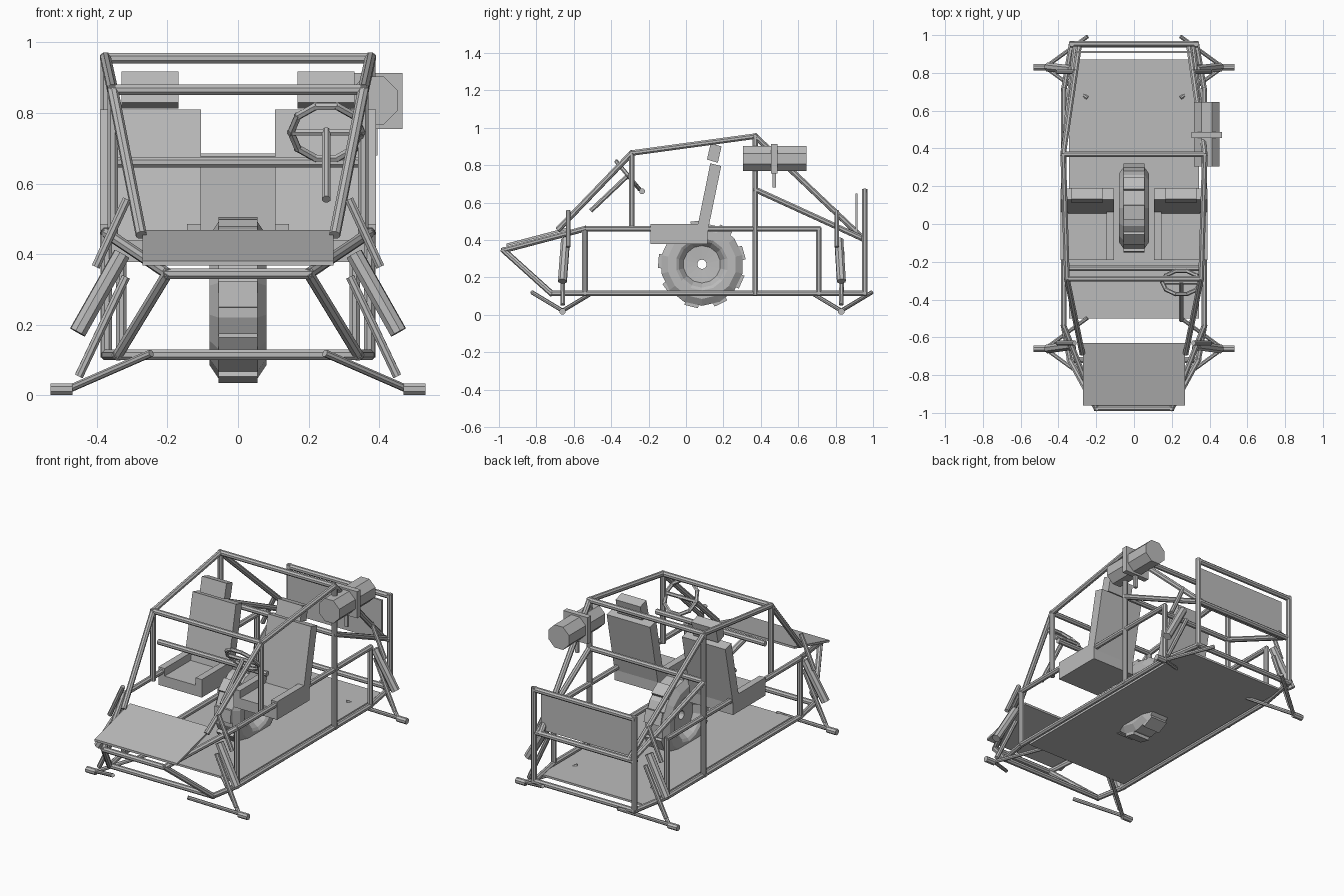
import bpy, bmesh, math
from mathutils import Vector, Matrix

if "Cube" in bpy.data.objects:
    bpy.data.objects.remove(bpy.data.objects["Cube"])

grey = bpy.data.materials.new("plain grey")
grey.diffuse_color = (0.5, 0.5, 0.5, 1)
grey.use_nodes = True
grey.node_tree.nodes["Principled BSDF"].inputs["Base Color"].default_value = grey.diffuse_color


def finish(name, bm):
    bmesh.ops.recalc_face_normals(bm, faces=bm.faces)
    me = bpy.data.meshes.new(name)
    bm.to_mesh(me)
    bm.free()
    me.materials.append(grey)
    ob = bpy.data.objects.new(name, me)
    bpy.context.collection.objects.link(ob)
    return ob


def add_tube(bm, a, b, r, sides=8):
    a, b = Vector(a), Vector(b)
    d = b - a
    rot = d.to_track_quat('Z', 'Y').to_matrix().to_4x4()
    m = Matrix.Translation((a + b) / 2) @ rot @ Matrix.Rotation(math.pi / sides, 4, 'Z')
    bmesh.ops.create_cone(bm, cap_ends=True, segments=sides, radius1=r, radius2=r,
                          depth=d.length, matrix=m)


def tubes(name, runs, r=0.016, mirror=False, sides=8):
    """Each run is a polyline; joints overlap slightly. Optionally mirrored in x."""
    bm = bmesh.new()
    for run in runs:
        for s in ((1, -1) if mirror else (1,)):
            for a, b in zip(run, run[1:]):
                a, b = (Vector((p[0] * s, p[1], p[2])) for p in (a, b))
                e = (b - a).normalized() * r * 0.5
                add_tube(bm, a - e, b + e, r, sides)
    return finish(name, bm)


def prism(name, profile, x0, x1):
    """Extrude a (y, z) outline between two x positions."""
    bm = bmesh.new()
    f = bm.faces.new([bm.verts.new((x0, y, z)) for y, z in profile])
    ext = bmesh.ops.extrude_face_region(bm, geom=[f])
    bmesh.ops.translate(bm, vec=(x1 - x0, 0, 0),
                        verts=[v for v in ext["geom"] if isinstance(v, bmesh.types.BMVert)])
    return finish(name, bm)


def box(name, x, y, z):
    return prism(name, [(y[0], z[0]), (y[1], z[0]), (y[1], z[1]), (y[0], z[1])], *x)


def cross(x, y, z):
    return [(-x, y, z), (x, y, z)]


# Side frame: rails, nose, pillars, posts and rear braces
tubes("side_frame", [
    [(.34, -.72, .115), (.372, -.54, .115), (.372, .71, .115), (.33, .955, .115)],
    [(.2, -.975, .345), (.372, -.54, .46), (.372, .71, .46)],
    [(.2, -.975, .345), (.34, -.72, .115)],
    [(.372, -.54, .115), (.372, -.54, .46)],
    [(.372, .71, .115), (.372, .71, .46)],
    [(.375, .37, .115), (.375, .37, .955)],
    [(.355, -.29, .46), (.355, -.29, .865)],
    [(.275, -.68, .46), (.355, -.29, .865), (.375, .37, .955), (.29, .95, .405)],
    [(.375, .37, .67), (.31, .95, .405)],
    [(.33, .955, .115), (.33, .955, .665)],
], mirror=True)

# Cross members
tubes("cross_members", [
    cross(.2, -.975, .345), cross(.34, -.72, .115), cross(.355, -.29, .865),
    cross(.35, -.235, .66), cross(.375, .37, .955), cross(.375, .37, .67),
    cross(.33, .955, .66), cross(.33, .95, .405), cross(.33, .955, .115),
])

# Suspension arms, hubs and dampers at front and rear
for end, y, ytop in (("front", -.66, -.63), ("rear", .83, .805)):
    tubes(end + "_arms", [[(.25, y - .16, .118), (.47, y, .022), (.25, y + .16, .118)]],
          .011, True)
    tubes(end + "_hubs", [[(.478, y, .018), (.522, y, .018)]], .018, True)
    tubes(end + "_damper_rods", [[(.317, ytop, .55), (.40, ytop, .37)],
                                 [(.32, y + .005, .33), (.448, y, .06)]], .013, True)
    tubes(end + "_damper_bodies", [[(.335, (y + ytop) / 2, .39), (.448, y, .19)]],
          .025, True)

# Floor, nose panel and rear panel
box("floor", (-.345, .345), (-.5, .87), (.108, .12))
prism("nose_panel", [(-.96, .368), (-.63, .455), (-.63, .468), (-.96, .381)], -.27, .27)
box("rear_panel", (-.31, .31), (.905, .917), (.41, .648))

# Seats
for side, s in (("right", 1), ("left", -1)):
    box(side + "_seat_base", (.105 * s, .39 * s), (-.19, .115), (.378, .44))
    for i, (a, b) in enumerate(((.105, .145), (.35, .39))):
        box(f"{side}_seat_bolster_{i}", (a * s, b * s), (-.19, .115), (.44, .485))
    prism(side + "_seat_back", [(.055, .44), (.115, .44), (.188, .795), (.13, .81)],
          .105 * s, .39 * s)
    prism(side + "_headrest", [(.112, .83), (.17, .813), (.19, .9), (.132, .917)],
          .168 * s, .33 * s)

# Spare wheel: lathed tyre with recessed rim and a small axle hole
bm = bmesh.new()
outline = [(.02, .025), (.03, .025), (.035, .1), (.07, .125), (.08, .14), (.08, .185),
           (.055, .222)]
outline = outline + [(-x, r) for x, r in reversed(outline)]
verts = [bm.verts.new((x, .085, .27 + r)) for x, r in outline]
edges = [bm.edges.new((verts[i], verts[(i + 1) % len(verts)])) for i in range(len(verts))]
bmesh.ops.spin(bm, geom=verts + edges, cent=(0, .085, .27), axis=(1, 0, 0),
               angle=math.tau, steps=14, use_merge=True)
bmesh.ops.remove_doubles(bm, verts=bm.verts, dist=1e-4)
finish("spare_wheel", bm)

# Tread blocks
bm = bmesh.new()
for k in range(9):
    m = (Matrix.Translation((0, .085, .27)) @ Matrix.Rotation(math.tau * k / 9 + .1, 4, 'X')
         @ Matrix.Translation((0, 0, .222)) @ Matrix.Diagonal((.11, .075, .022, 1)))
    bmesh.ops.create_cube(bm, size=1, matrix=m)
finish("tread_blocks", bm)

# Steering wheel and column
hub = Vector((.25, -.31, .745))
axis = Vector((0, -.73, -.68)).normalized()
up = Vector((0, -.64, .77)).normalized()
ring = [hub + .1 * (math.cos(math.tau * k / 10) * Vector((1, 0, 0))
                    + math.sin(math.tau * k / 10) * up) for k in range(11)]
tubes("steering_wheel", [ring, [ring[0], ring[5]]], .011, sides=6)
tubes("steering_column", [[hub, (.25, -.505, .56)]], .013)

# Canister with strap and bracket
bm = bmesh.new()
add_tube(bm, (.385, .305, .835), (.385, .645, .835), .073)
finish("canister", bm)
box("canister_strap", (.305, .465), (.455, .488), (.755, .913))
box("canister_bracket", (.375, .395), (.463, .48), (.68, .76))
